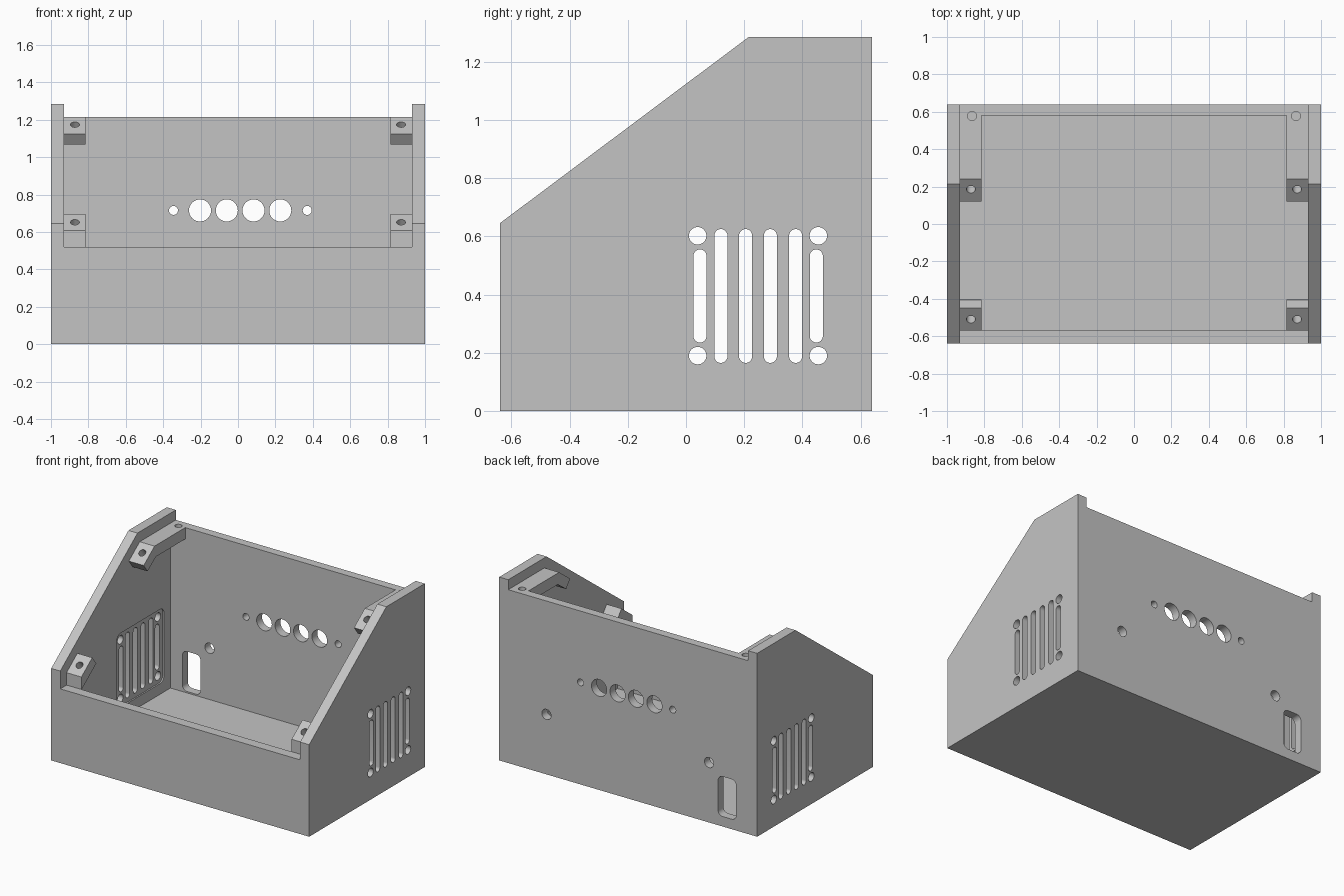
import bpy, bmesh, math
from mathutils import Matrix, Vector

if "Cube" in bpy.data.objects:
    bpy.data.objects.remove(bpy.data.objects["Cube"])

grey = bpy.data.materials.new("light_grey")
grey.diffuse_color = (0.55, 0.55, 0.55, 1)
grey.use_nodes = True
grey.node_tree.nodes["Principled BSDF"].inputs["Base Color"].default_value = grey.diffuse_color


def finish(name, bm):
    bmesh.ops.remove_doubles(bm, verts=bm.verts, dist=1e-5)
    bmesh.ops.recalc_face_normals(bm, faces=bm.faces)
    me = bpy.data.meshes.new(name)
    bm.to_mesh(me)
    bm.free()
    me.materials.append(grey)
    ob = bpy.data.objects.new(name, me)
    bpy.context.collection.objects.link(ob)
    return ob


def prism(bm, outline, axis, lo, hi):
    """Extrude a closed outline: axis X uses (y, z), axis Y uses (x, z)."""
    put = (lambda p, d: (d, p[0], p[1])) if axis == 'X' else (lambda p, d: (p[0], d, p[1]))
    face = bm.faces.new([bm.verts.new(put(p, lo)) for p in outline])
    ext = bmesh.ops.extrude_face_region(bm, geom=[face])
    step = Vector(put((0, 0), hi - lo))
    bmesh.ops.translate(bm, vec=step, verts=[v for v in ext['geom'] if isinstance(v, bmesh.types.BMVert)])


def rounded(cx, cz, w, h, r, seg=8):
    """Rounded rectangle; a circle when r is half of both sides."""
    pts = []
    for k, (sx, sz) in enumerate([(1, 1), (-1, 1), (-1, -1), (1, -1)]):
        for i in range(seg + 1):
            a = math.pi / 2 * (k + i / seg)
            p = (cx + sx * (w / 2 - r) + r * math.cos(a), cz + sz * (h / 2 - r) + r * math.sin(a))
            if not pts or math.dist(p, pts[-1]) > 1e-5:
                pts.append(p)
    if math.dist(pts[0], pts[-1]) < 1e-5:
        pts.pop()
    return pts


def circle(cx, cz, r):
    return rounded(cx, cz, 2 * r, 2 * r, r)


def cut(target, bm):
    """Subtract the solids in bm, then remove the cutter."""
    cutter = finish("cutter", bm)
    cutter.hide_render = True
    mod = target.modifiers.new("cut", 'BOOLEAN')
    mod.operation, mod.solver, mod.object = 'DIFFERENCE', 'EXACT', cutter
    dg = bpy.context.evaluated_depsgraph_get()
    me = bpy.data.meshes.new_from_object(target.evaluated_get(dg))
    target.modifiers.clear()
    target.data = me
    bpy.data.objects.remove(cutter)


def drill(bm, centre, r, depth, tilt=0.0):
    m = Matrix.Translation(centre) @ Matrix.Rotation(tilt, 4, 'X')
    bmesh.ops.create_cone(bm, cap_ends=True, segments=24, radius1=r, radius2=r, depth=depth, matrix=m)


# Enclosure: sloped side profile, hollowed, with low front and tall back
bm = bmesh.new()
prism(bm, [(-.64, 0), (.64, 0), (.64, 1.285), (.215, 1.285), (-.64, .645)], 'X', -1, 1)
case = finish("enclosure", bm)
bm = bmesh.new()
prism(bm, [(-.57, .06), (.58, .06), (.58, 1.215), (.8, 1.215), (.8, 2), (-.8, 2), (-.8, .52), (-.57, .52)],
      'X', -.93, .93)
cut(case, bm)

# Thinned areas inside the side walls around the vents
bm = bmesh.new()
for s in (-1, 1):
    prism(bm, rounded(.248, .395, .52, .52, .04), 'X', s * .90, s * .92 + s * .02)
cut(case, bm)

# Vent slots and corner holes through both side walls
bm = bmesh.new()
for s in (-1, 1):
    lo, hi = s * .85, s * 1.1
    for y in (.12, .205, .29, .377):
        prism(bm, rounded(y, .395, .045, .46, .0225), 'X', lo, hi)
    for y in (.048, .448):
        prism(bm, rounded(y, .395, .045, .32, .0225), 'X', lo, hi)
    for y in (.04, .455):
        for z in (.19, .602):
            prism(bm, circle(y, z, .03), 'X', lo, hi)
cut(case, bm)

# Connector holes and the rounded socket opening in the back wall
bm = bmesh.new()
holes = [(x, .715, .059) for x in (-.203, -.06, .083, .226)]
holes += [(-.345, .715, .024), (.37, .715, .024), (-.627, .42, .036), (.634, .42, .036)]
for x, z, r in holes:
    prism(bm, circle(x, z, r), 'Y', .5, .75)
prism(bm, rounded(-.767, .21, .14, .28, .035), 'Y', .5, .75)
cut(case, bm)


def rim_holes():
    bm = bmesh.new()
    for s in (-1, 1):
        drill(bm, (s * .866, .577, 1.215), .024, .12)
    return bm


cut(case, rim_holes())

# Screw brackets that follow the slope of the lid
slope = math.atan(.75)
upper = [(.58, 1.215), (.24, 1.215), (.12, 1.125), (.163, 1.068), (.255, 1.135), (.58, 1.135)]
lower = [(-.57, .607), (-.45, .697), (-.405, .64), (-.57, .516)]
for s, side in ((-1, "left"), (1, "right")):
    for label, outline, (y, z) in (("upper", upper, (.185, 1.174)), ("lower", lower, (-.51, .652))):
        bm = bmesh.new()
        prism(bm, outline, 'X', s * .815, s * .93)
        ob = finish(f"{label}_bracket_{side}", bm)
        bm = bmesh.new()
        drill(bm, (s * .872, y, z), .024, .3 if label == "lower" else .2, slope)
        cut(ob, bm)
        if label == "upper":
            cut(ob, rim_holes())

# Smooth the round holes, keep the box edges sharp
for ob in bpy.data.objects:
    bpy.ops.object.select_all(action='DESELECT')
    ob.select_set(True)
    bpy.context.view_layer.objects.active = ob
    bpy.ops.object.shade_smooth_by_angle(angle=math.radians(30))
